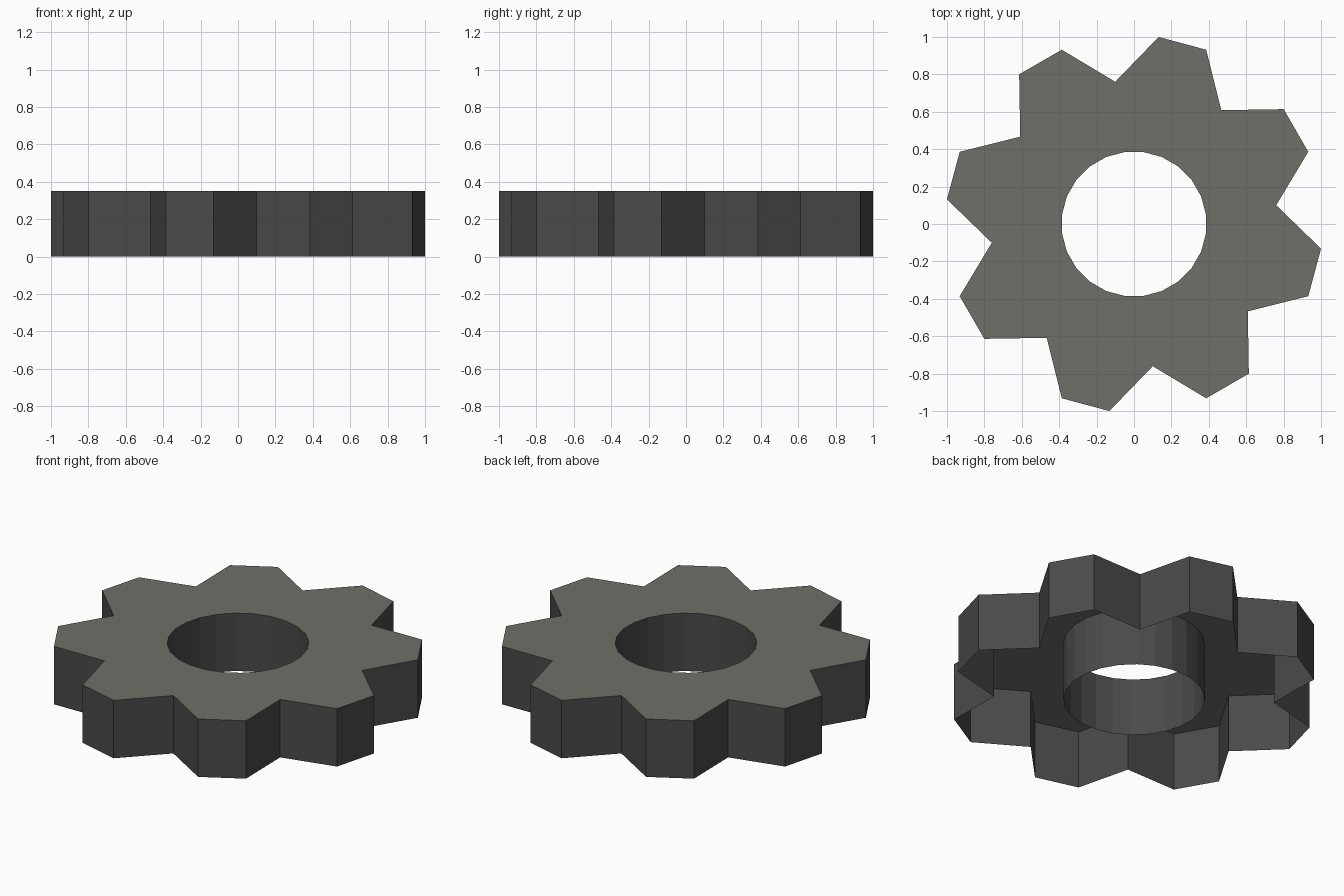
import bpy, bmesh, math

if "Cube" in bpy.data.objects:
    bpy.data.objects.remove(bpy.data.objects["Cube"])

SIDES, HEIGHT = 24, 0.35
TIP_R, VALLEY_R, HOLE_R = 1.0086, 0.767, 0.388


def material(name, rgb):
    m = bpy.data.materials.new(name)
    m.diffuse_color = (*rgb, 1.0)
    m.use_nodes = True
    m.node_tree.nodes["Principled BSDF"].inputs["Base Color"].default_value = m.diffuse_color
    return m


def ring(bm, radius_at, z):
    """Ring of vertices running clockwise from the first valley."""
    verts = []
    for k in range(SIDES):
        a = math.radians(97.5 - 360 * k / SIDES)
        r = radius_at(k)
        verts.append(bm.verts.new((r * math.cos(a), r * math.sin(a), z)))
    return verts


def bridge(bm, a, b, mat):
    for k in range(SIDES):
        n = (k + 1) % SIDES
        bm.faces.new((a[k], a[n], b[n], b[k])).material_index = mat


def gear_radius(k):
    # every third point is a valley, the other two form a tooth tip
    return VALLEY_R if k % 3 == 0 else TIP_R


def hole_radius(k):
    return HOLE_R


bm = bmesh.new()
outer_low = ring(bm, gear_radius, 0)
outer_top = ring(bm, gear_radius, HEIGHT)
hole_top = ring(bm, hole_radius, HEIGHT)
hole_low = ring(bm, hole_radius, 0)

bridge(bm, outer_top, outer_low, 1)   # toothed rim
bridge(bm, hole_top, outer_top, 0)    # flat top plate
bridge(bm, hole_low, hole_top, 1)     # hole wall; the underside stays open

mesh = bpy.data.meshes.new("gear")
bm.to_mesh(mesh)
bm.free()
mesh.materials.append(material("warm_grey_top", (0.16, 0.163, 0.143)))
mesh.materials.append(material("dark_grey_sides", (0.068, 0.068, 0.068)))
gear = bpy.data.objects.new("gear", mesh)
bpy.context.collection.objects.link(gear)
